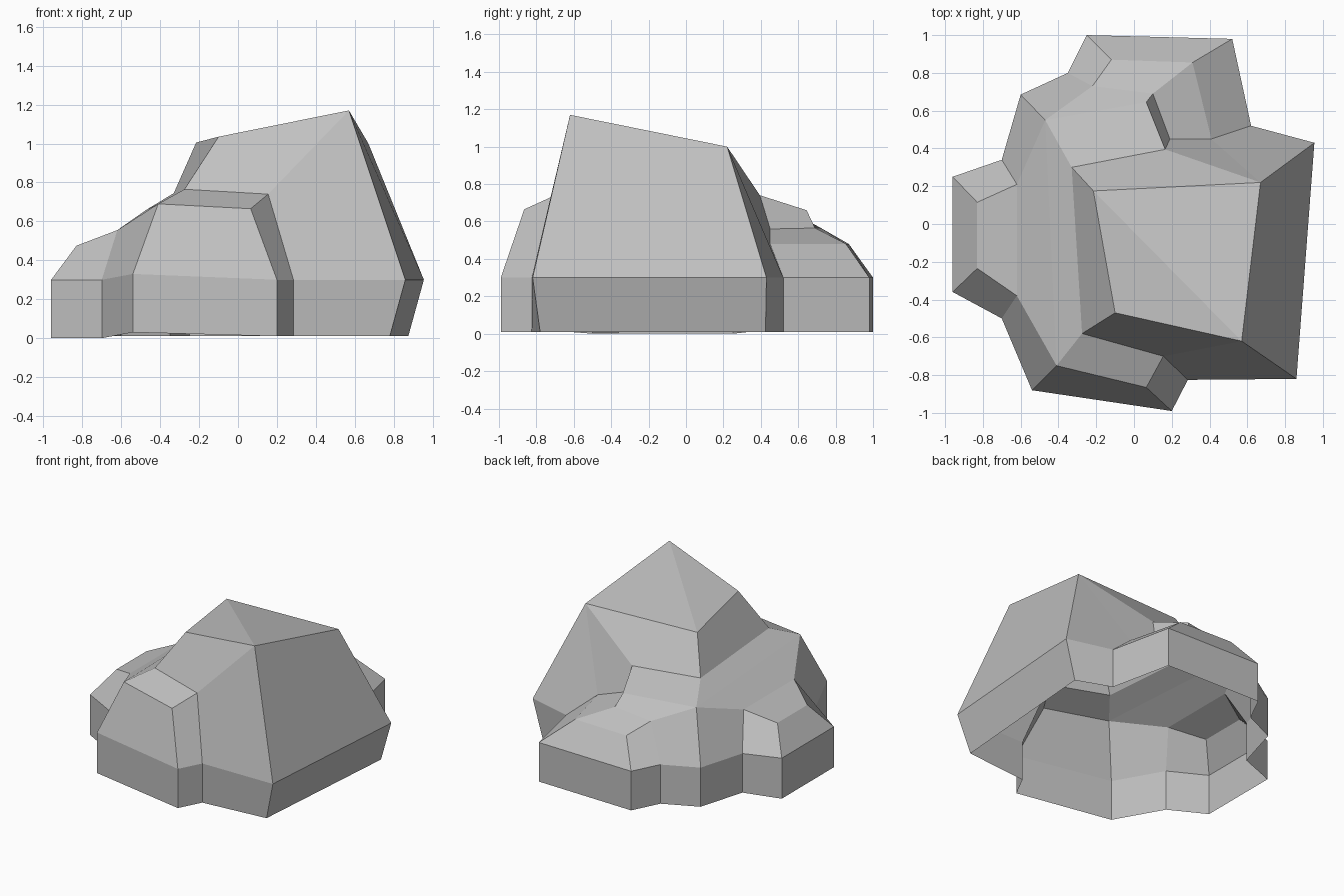
import bpy
import bmesh

cube = bpy.data.objects.get("Cube")
if cube:
    bpy.data.objects.remove(cube)

# Grey stone
stone = bpy.data.materials.new("grey_stone")
stone.use_nodes = True
colour = (0.53, 0.53, 0.53, 1)
stone.diffuse_color = colour
bsdf = next(n for n in stone.node_tree.nodes if n.type == 'BSDF_PRINCIPLED')
bsdf.inputs["Base Color"].default_value = colour
bsdf.inputs["Roughness"].default_value = 0.9

bm = bmesh.new()
points = {}


def add_points(**coords):
    for name, co in coords.items():
        points[name] = bm.verts.new(co)


def add_faces(*loops):
    for loop in loops:
        bm.faces.new([points[n] for n in loop.split()])


# Ground outline, counter-clockwise from the back right corner
outline = [(0.955, 0.43), (0.62, 0.52), (0.52, 0.98), (-0.25, 1.0),
           (-0.35, 0.80), (-0.60, 0.685), (-0.70, 0.34), (-0.96, 0.25),
           (-0.96, -0.36), (-0.70, -0.50), (-0.54, -0.88), (0.20, -0.99),
           (0.285, -0.825), (0.86, -0.82)]
names = "ABCDEFGHIJKLMN"
foot = {"A": (0.875, 0.425, 0.01), "N": (0.78, -0.78, 0.01),
        "K": (-0.54, -0.88, 0.03), "H": (-0.96, 0.25, 0), "I": (-0.96, -0.36, 0),
        "J": (-0.70, -0.50, 0)}
for n, (x, y) in zip(names, outline):
    height = 0.33 if n == "K" else 0.30
    add_points(**{n: (x, y, height), n + "0": foot.get(n, (x, y, 0.01))})

# Low wall round the open base
for a, b in zip(names, names[1:] + names[0]):
    add_faces(f"{a}0 {b}0 {b} {a}")

# Main peak
add_points(apex=(0.57, -0.62, 1.17), peak_b=(0.67, 0.22, 1.0),
           peak_l=(-0.215, 0.175, 1.005), peak_f=(-0.10, -0.47, 1.035))
add_faces("peak_l peak_f apex", "peak_l apex peak_b", "A peak_b apex N")

# Front boulder
add_points(f1=(-0.41, -0.75, 0.69), f2=(0.065, -0.865, 0.665),
           f3=(0.155, -0.70, 0.74), f4=(-0.275, -0.58, 0.765))
add_faces("f1 f2 f3 f4", "K L f2 f1", "L M f3 f2",
          "f4 f3 apex peak_f", "M N apex f3")

# Shoulder between the peak and the left boulder
add_points(s1=(-0.33, 0.30, 0.745), s2=(0.165, 0.395, 0.74),
           s3=(0.065, 0.645, 0.66), s4=(-0.47, 0.55, 0.66))
add_faces("peak_l peak_b s2 s1", "peak_f peak_l s1 f4",
          "f4 s1 s4 f1", "s1 s2 s3 s4")

# Low side boulder
add_points(l1=(-0.62, 0.21, 0.555), l2=(-0.83, 0.115, 0.475),
           l3=(-0.83, -0.235, 0.475), l4=(-0.62, -0.38, 0.555))
add_faces("l1 l2 l3 l4", "G H l2 l1", "H I l3 l2", "I J l4 l3",
          "J K f1 l4", "f1 s4 l1 l4", "F G l1 s4")

# Back boulder and the notch beside it
add_points(b1=(-0.22, 0.73, 0.56), b2=(-0.12, 0.87, 0.48),
           b3=(0.31, 0.855, 0.48), b4=(0.41, 0.45, 0.48),
           b5=(0.19, 0.45, 0.56), b6=(0.10, 0.69, 0.565))
add_faces("b1 b2 b3 b6", "b6 b3 b4 b5", "E F s4 b1", "D E b1 b2",
          "C D b2 b3", "B C b3 b4", "s4 b1 b6 s3", "s3 b6 b5 s2",
          "s2 b5 b4 peak_b", "peak_b b4 B A")

bmesh.ops.recalc_face_normals(bm, faces=bm.faces[:])
# Make sure the shell faces outward
bm.normal_update()
if sum(f.normal.z * f.calc_area() for f in bm.faces) < 0:
    bmesh.ops.reverse_faces(bm, faces=bm.faces[:])

mesh = bpy.data.meshes.new("rock_pile")
bm.to_mesh(mesh)
bm.free()
mesh.materials.append(stone)
rock = bpy.data.objects.new("rock_pile", mesh)
bpy.context.scene.collection.objects.link(rock)
